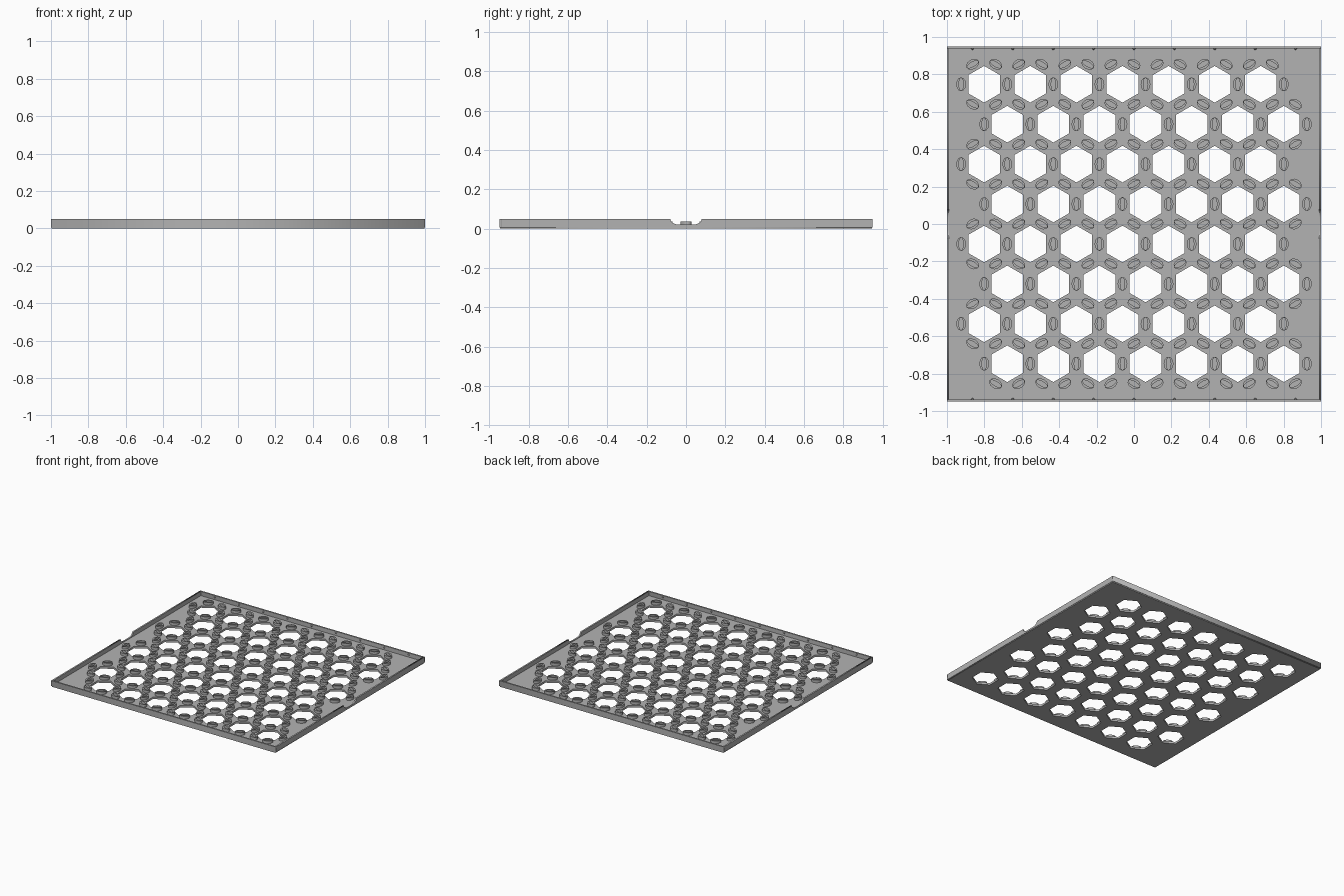
import bpy, bmesh, math
from mathutils import Matrix, Vector

cube = bpy.data.objects.get("Cube")
if cube:
    bpy.data.objects.remove(cube, do_unlink=True)

grey = bpy.data.materials.new("plain grey")
grey.use_nodes = True
grey.diffuse_color = (0.45, 0.45, 0.45, 1)
grey.node_tree.nodes["Principled BSDF"].inputs["Base Color"].default_value = (0.45, 0.45, 0.45, 1)

HALF_X, HALF_Y, HEIGHT, FLOOR = 1.0, 0.95, 0.05, 0.016
WALL, LIP, STEP = 0.012, 0.006, 0.004
PITCH, HOLE_R = 0.2465, 0.098
ROW = PITCH * math.sin(math.pi / 3)


def link(name, data):
    data.materials.append(grey)
    obj = bpy.data.objects.new(name, data)
    bpy.context.scene.collection.objects.link(obj)
    return obj


def extruded(name, loops, z0, z1, matrix=Matrix()):
    """Solid made from flat outlines; inner outlines become holes."""
    curve = bpy.data.curves.new(name, "CURVE")
    curve.dimensions = "2D"
    curve.fill_mode = "BOTH"
    curve.extrude = (z1 - z0) / 2
    for loop in loops:
        spline = curve.splines.new("POLY")
        spline.points.add(len(loop) - 1)
        for point, (x, y) in zip(spline.points, loop):
            point.co = (x, y, 0, 1)
        spline.use_cyclic_u = True
    obj = link(name, curve)
    obj.matrix_world = matrix @ Matrix.Translation((0, 0, (z0 + z1) / 2))
    return obj


def oval(rx, ry, sides, start=0.0):
    turn = [start + 2 * math.pi * i / sides for i in range(sides)]
    return [(rx * math.cos(a), ry * math.sin(a)) for a in turn]


def box_outline(x, y):
    return [(-x, -y), (x, -y), (x, y), (-x, y)]


# Staggered grid of hexagonal holes
centres = []
for row in range(8):
    shift = PITCH / 4 * (1 if row % 2 else -1)
    for col in range(7):
        centres.append(((col - 3) * PITCH + shift, (3.5 - row) * ROW))

hexagon = oval(HOLE_R, HOLE_R, 6, math.pi / 6)
holes = [[(cx + x, cy + y) for x, y in hexagon] for cx, cy in centres]
extruded("perforated_floor", [box_outline(HALF_X - STEP, HALF_Y - STEP)] + holes, 0, FLOOR)

# Front and back walls
for name, side in (("front_wall", -1), ("back_wall", 1)):
    extruded(name, [box_outline(HALF_X, WALL / 2)], LIP, HEIGHT,
             Matrix.Translation((0, side * (HALF_Y - WALL / 2), 0)))

# Side walls with a curved finger notch in the middle
end = HALF_Y - WALL
flank = []
for i in range(7):
    a = math.pi / 2 * i / 6
    flank.append((0.035 + 0.045 * math.sin(a), HEIGHT - 0.03 * math.cos(a)))
profile = [(-end, LIP), (end, LIP), (end, HEIGHT)] + flank[::-1]
profile += [(-y, z) for y, z in flank] + [(-end, HEIGHT)]
upright = Matrix(((0, 0, 1, 0), (1, 0, 0, 0), (0, 1, 0, 0), (0, 0, 0, 1)))
for name, x in (("right_wall", -HALF_X), ("left_wall", HALF_X - WALL)):
    extruded(name, [profile], x, x + WALL, upright)

# Slotted oval clips, one on each side of every hole, shared between neighbours
spots = {}
for cx, cy in centres:
    for k in range(6):
        a = k * math.pi / 3
        x, y = cx + PITCH / 2 * math.cos(a), cy + PITCH / 2 * math.sin(a)
        spots[(round(x, 2), round(y, 2))] = (x, y, a % math.pi)

clip = extruded("clip", [oval(0.026, 0.037, 12), oval(0.012, 0.034, 12)], FLOOR - 0.002, 0.037)
clip_mesh = bpy.data.meshes.new_from_object(clip.evaluated_get(bpy.context.evaluated_depsgraph_get()))
offset = Matrix.Translation((0, 0, (FLOOR + 0.035) / 2))
bpy.data.objects.remove(clip, do_unlink=True)
bm = bmesh.new()
for x, y, a in spots.values():
    first = len(bm.verts)
    bm.from_mesh(clip_mesh)
    bm.verts.ensure_lookup_table()
    place = Matrix.Translation((x, y, 0)) @ Matrix.Rotation(a, 4, "Z") @ offset
    bmesh.ops.transform(bm, matrix=place, verts=bm.verts[first:])
clips = bpy.data.meshes.new("clips")
bm.to_mesh(clips)
bm.free()
clips.materials.clear()
link("clips", clips)

# Small snap bumps along the inside of the front and back walls
bm = bmesh.new()
for side in (-1, 1):
    for i in range(9):
        at = Vector(((i - 4) * 0.216, side * (HALF_Y - WALL), 0.036))
        bmesh.ops.create_icosphere(bm, subdivisions=1, radius=0.008,
                                   matrix=Matrix.Translation(at))
bumps = bpy.data.meshes.new("snap_bumps")
bm.to_mesh(bumps)
bm.free()
link("snap_bumps", bumps)
